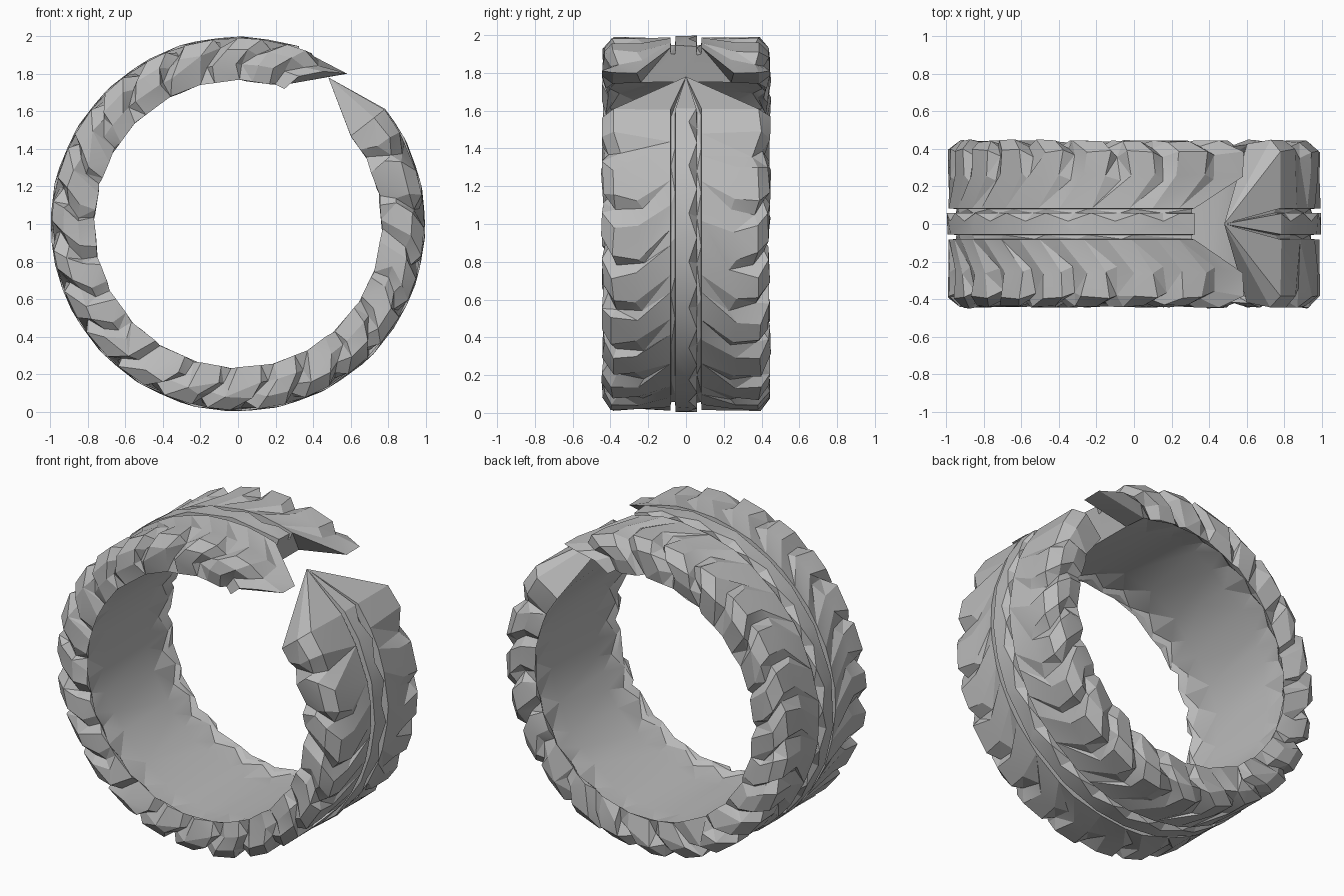
import bpy, bmesh, random
from math import sin, cos, radians
from mathutils import Vector

random.seed(4)
cube = bpy.data.objects.get("Cube")
if cube:
    bpy.data.objects.remove(cube, do_unlink=True)

rubber = bpy.data.materials.new("grey_rubber")
rubber.use_nodes = True
GREY = (0.5, 0.5, 0.5, 1)
rubber.diffuse_color = GREY
rubber.node_tree.nodes["Principled BSDF"].inputs["Base Color"].default_value = GREY

# Half section from middle to lip:
# outer y, outer radius, inner y, inner radius, skew in degrees, slot drop, slot pull-in
HALF = [
    (.055, .994, .055, .795, 0, 0, 0),
    (.058, .945, .058, .795, 0, 0, 0),
    (.080, .945, .080, .795, 0, 0, 0),
    (.083, .988, .083, .795, 0, 0, 0),
    (.260, .988, .240, .792, 10, .02, .03),
    (.390, .990, .370, .787, 10, .045, .03),
    (.440, .930, .390, .782, 6, .025, .035),
    (.444, .850, .400, .778, 2, 0, .04),
    (.425, .762, .415, .761, 0, -.008, .02),
]
START, END = 38, -289
BLOCKS = 22
STEPS = BLOCKS * 3
SHIFT = (0, 3, 1.5)  # rings gather towards the slot at the end of each block


def polar(angle, radius, y):
    a = radians(angle)
    return Vector((radius * cos(a), y, 1 + radius * sin(a)))


def jitter(amount):
    return random.uniform(-amount, amount)


def section(step):
    """Paired outer and inner points across the tyre at one step."""
    angle = START + (END - START) * step / STEPS
    phase = step % 3
    slot = phase == 2
    ramp = 1.7 if step == STEPS else min(1, step / 6)
    outer, inner = [], []
    for side, rows in ((-1, HALF[::-1]), (1, HALF)):
        for oy, orad, iy, irad, skew, drop, pull in rows:
            rough = 1 if drop or pull else 0
            turn = angle - skew * ramp
            if rough and 0 < step < STEPS:
                turn += jitter(1.5) - SHIFT[phase]
            y = oy - pull * slot + jitter(.01) * rough
            if side == 1 and oy < .058 and phase == 1:
                y -= .04
            outer.append(polar(turn, orad - drop * slot, side * min(y, .445)))
            lip = slot and iy > .36
            inner.append(polar(angle, irad + (.018 if lip else 0),
                               side * (iy - .035 * lip)))
    return outer, inner


# Split tyre carcass with grooves, tread blocks and sidewalls
bm = bmesh.new()
rings = []
for step in range(STEPS + 1):
    outer, inner = section(step)
    rings.append([bm.verts.new(p) for p in outer + inner[::-1]])
count = len(rings[0])
for a, b in zip(rings, rings[1:]):
    for i in range(count):
        j = (i + 1) % count
        bm.faces.new((a[i], a[j], b[j], b[i]))

# Pointed end below the split
tip = bm.verts.new(polar(58.4, .916, 0))
for i in range(count):
    bm.faces.new((rings[0][(i + 1) % count], rings[0][i], tip))

# Notched end above the split
last = rings[-1]
for i in range(count // 2 - 1):
    bm.faces.new((last[i], last[i + 1], last[count - 2 - i], last[count - 1 - i]))

bmesh.ops.triangulate(bm, faces=bm.faces[:], quad_method='SHORT_EDGE')
bmesh.ops.recalc_face_normals(bm, faces=bm.faces[:])
mesh = bpy.data.meshes.new("split_tyre")
bm.to_mesh(mesh)
bm.free()
mesh.materials.append(rubber)
tyre = bpy.data.objects.new("split_tyre", mesh)
bpy.context.collection.objects.link(tyre)

for other in bpy.context.selected_objects:
    other.select_set(False)
tyre.select_set(True)
bpy.context.view_layer.objects.active = tyre

# Broad irregular facets
facets = tyre.modifiers.new("facets", 'DECIMATE')
facets.ratio = 0.42
bpy.ops.object.modifier_apply(modifier=facets.name)
bpy.ops.object.shade_smooth_by_angle(angle=radians(15))
